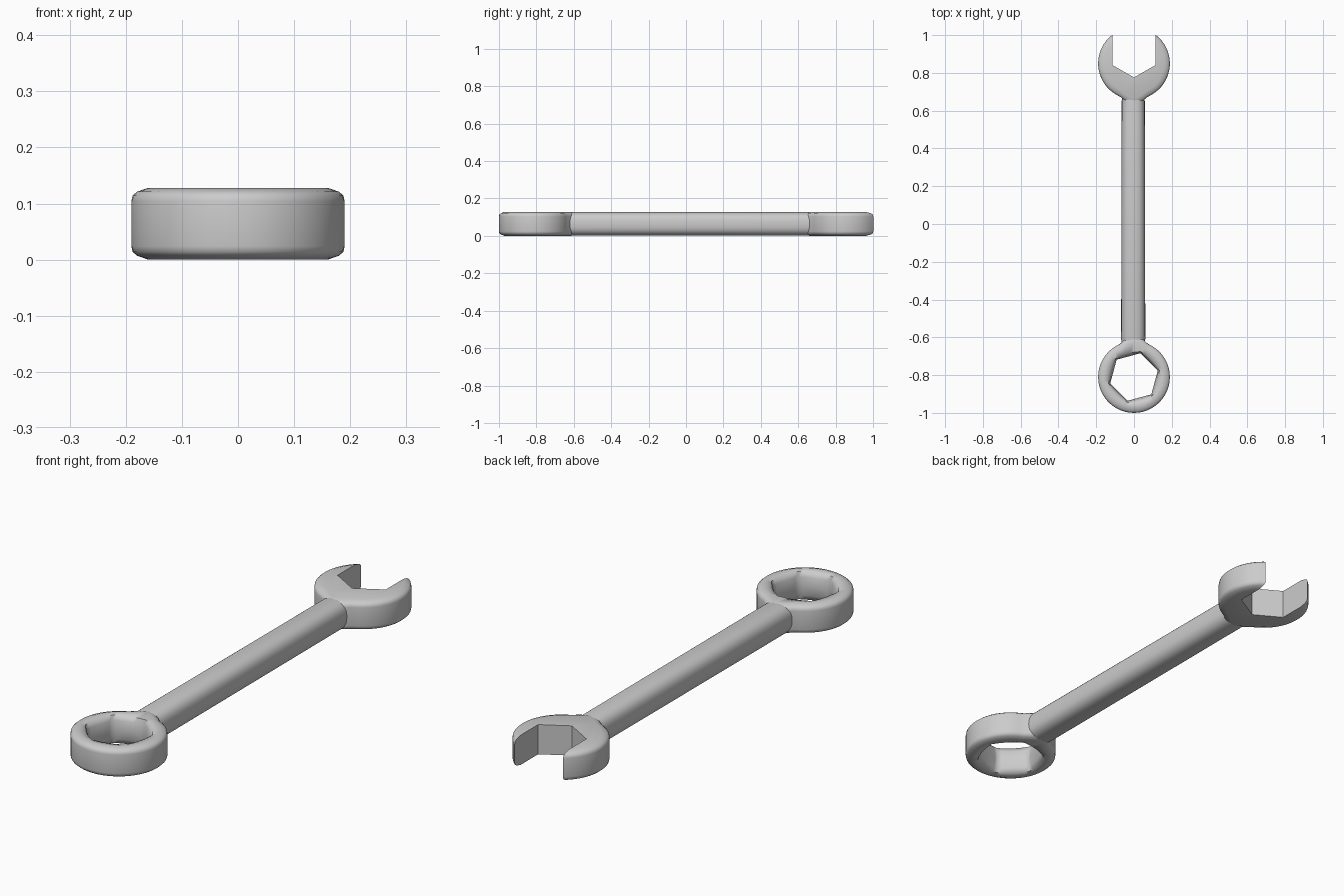
import bpy, bmesh, math

if "Cube" in bpy.data.objects:
    bpy.data.objects.remove(bpy.data.objects["Cube"])

steel = bpy.data.materials.new("steel_grey")
steel.diffuse_color = (0.6, 0.6, 0.6, 1)
steel.use_nodes = True
steel.node_tree.nodes["Principled BSDF"].inputs["Base Color"].default_value = steel.diffuse_color


def loft(name, loops, closed=False, angle=35):
    """Skin equal-length loops; close into a ring or cap both ends."""
    bm = bmesh.new()
    rows = [[bm.verts.new(p) for p in lp] for lp in loops]
    n = len(rows[0])
    last = len(rows) if closed else len(rows) - 1
    for i in range(last):
        a, b = rows[i], rows[(i + 1) % len(rows)]
        for j in range(n):
            k = (j + 1) % n
            bm.faces.new((a[j], a[k], b[k], b[j]))
    if not closed:
        bm.faces.new(rows[0][::-1])
        bm.faces.new(rows[-1])
    bmesh.ops.recalc_face_normals(bm, faces=bm.faces)
    me = bpy.data.meshes.new(name)
    bm.to_mesh(me)
    bm.free()
    me.materials.append(steel)
    ob = bpy.data.objects.new(name, me)
    bpy.context.collection.objects.link(ob)
    bpy.ops.object.select_all(action='DESELECT')
    ob.select_set(True)
    bpy.context.view_layer.objects.active = ob
    bpy.ops.object.shade_smooth_by_angle(angle=math.radians(angle))
    return ob


def neck_bulge(a, towards):
    """Extra radius that forms the pointed blend into the handle."""
    d = abs((a - towards + math.pi) % (2 * math.pi) - math.pi)
    return max(0.0, 1 - d / 0.4)


# rim rounding shared by both heads: (inset, height)
RIM = [(0.030, 0.000), (0.010, 0.007), (0.002, 0.014), (0.0, 0.024),
       (0.0, 0.104), (0.002, 0.114), (0.010, 0.121), (0.030, 0.128)]

# ring head: round outside, six-sided hole slightly flared at both openings
CY, N = -0.81, 48


def hex_radius(a, corner):
    s = math.pi / 3
    return corner * math.cos(s / 2) / math.cos((a - math.radians(15)) % s - s / 2)


def ring_loop(z, radius):
    return [(radius(a) * math.cos(a), CY + radius(a) * math.sin(a), z)
            for a in (2 * math.pi * i / N for i in range(N))]


ring = [ring_loop(z, lambda a, d=d: 0.190 - d + 0.035 * neck_bulge(a, math.pi / 2))
        for d, z in RIM]
for corner, blend, z in [(0.142, 0.5, 0.124), (0.134, 0.2, 0.104), (0.130, 0.0, 0.064),
                         (0.134, 0.2, 0.024), (0.142, 0.5, 0.004)]:
    ring.append(ring_loop(z, lambda a, c=corner, b=blend:
                          hex_radius(a, c) * (1 - b) + 0.136 * b))
loft("ring_head", ring, closed=True, angle=62)

# open jaw: round outside with a slot ending in a shallow vee
JY, SLOT = 0.85, 0.115


def jaw_loop(inset, z):
    r = 0.190 - inset
    a0 = math.acos(SLOT / r)
    start, end = math.pi - a0, 2 * math.pi + a0
    pts = []
    for i in range(41):
        a = start + (end - start) * i / 40
        rr = r + 0.030 * neck_bulge(a, 1.5 * math.pi)
        pts.append((rr * math.cos(a), JY + rr * math.sin(a), z))
    return pts + [(SLOT, 0.842, z), (0, 0.776, z), (-SLOT, 0.842, z)]


loft("open_jaw", [jaw_loop(d, z) for d, z in RIM], angle=40)


# handle: long bar with a rounded, slightly boxy section, ends tucked into heads
def handle_loop(y, half_width, half_height):
    pts = []
    for i in range(32):
        a = 2 * math.pi * i / 32
        c, s = math.cos(a), math.sin(a)
        px = math.copysign(abs(c) ** 0.75, c)
        pz = math.copysign(abs(s) ** 0.75, s)
        pts.append((-0.004 + half_width * px, y, 0.064 + half_height * pz))
    return pts


loft("handle", [handle_loop(-0.665, 0.060, 0.054), handle_loop(-0.605, 0.064, 0.063),
                handle_loop(0.650, 0.061, 0.063), handle_loop(0.710, 0.058, 0.054)],
     angle=50)
